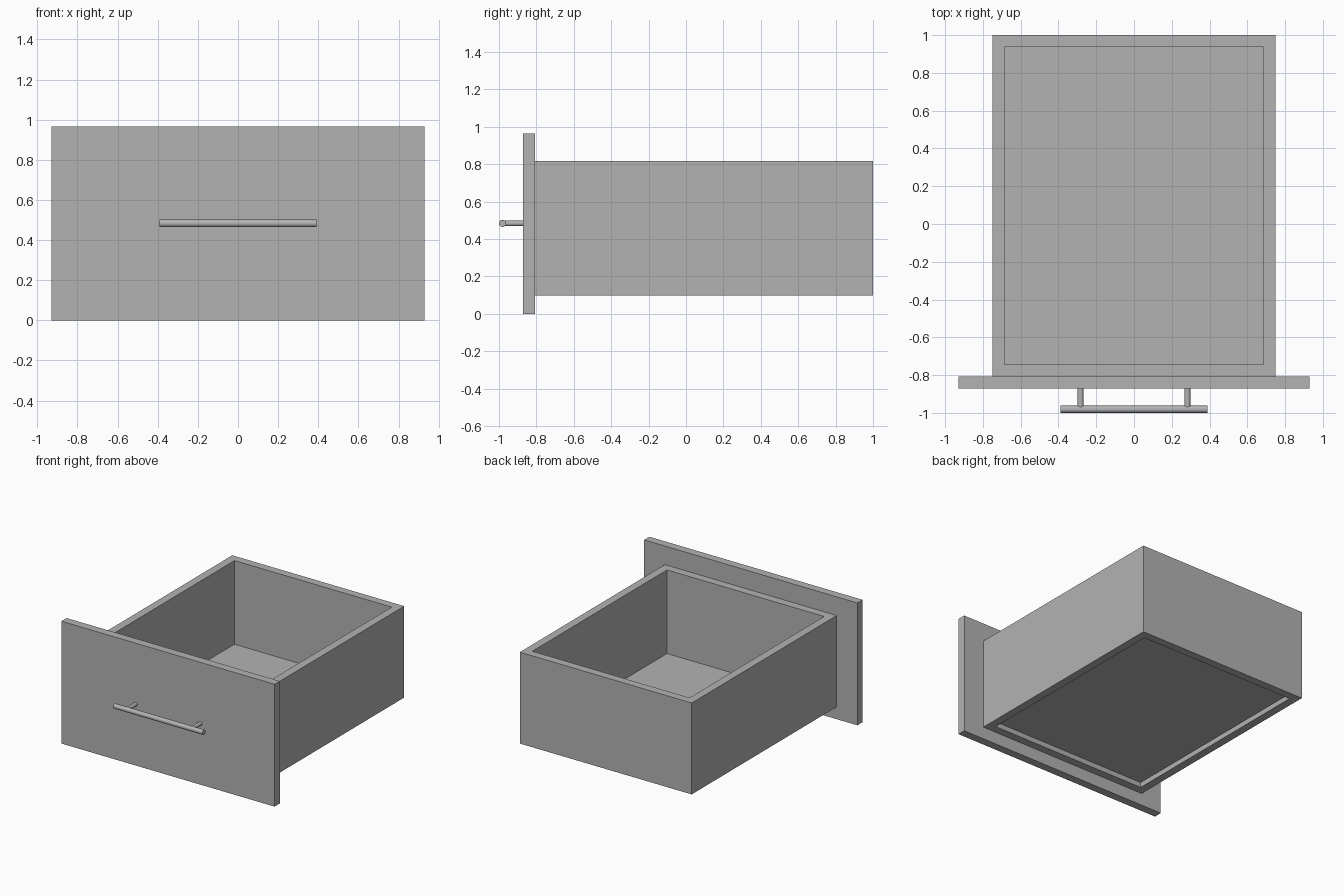
import bpy
import bmesh
from math import radians
from mathutils import Matrix, Vector

if "Cube" in bpy.data.objects:
    bpy.data.objects.remove(bpy.data.objects["Cube"], do_unlink=True)

grey = bpy.data.materials.new("plain grey")
grey.use_nodes = True
grey.diffuse_color = (0.45, 0.45, 0.45, 1)
grey.node_tree.nodes["Principled BSDF"].inputs["Base Color"].default_value = grey.diffuse_color


def add_object(name, bm):
    mesh = bpy.data.meshes.new(name)
    bm.to_mesh(mesh)
    bm.free()
    mesh.materials.append(grey)
    obj = bpy.data.objects.new(name, mesh)
    bpy.context.collection.objects.link(obj)
    return obj


def box(low, high):
    low, high = Vector(low), Vector(high)
    bm = bmesh.new()
    matrix = Matrix.Translation((low + high) / 2) @ Matrix.Diagonal((*(high - low), 1))
    bmesh.ops.create_cube(bm, size=1, matrix=matrix)
    return bm


def rod(name, centre, radius, length, axis):
    bm = bmesh.new()
    turn = Matrix.Rotation(radians(90), 4, axis)
    bmesh.ops.create_cone(bm, cap_ends=True, segments=24, radius1=radius, radius2=radius,
                          depth=length, matrix=Matrix.Translation(centre) @ turn)
    obj = add_object(name, bm)
    bpy.ops.object.select_all(action="DESELECT")
    obj.select_set(True)
    bpy.context.view_layer.objects.active = obj
    bpy.ops.object.shade_smooth_by_angle(angle=radians(35))


# Drawer box: deep hollow on top, shallow recess underneath
wall = 0.064
bm = box((-0.75, -0.807, 0.097), (0.75, 1, 0.818))
for direction, depth in ((1, 0.66), (-1, 0.04)):
    bm.normal_update()
    face = next(f for f in bm.faces if f.normal.z * direction > 0.9)
    bmesh.ops.inset_region(bm, faces=[face], thickness=wall, use_even_offset=True)
    bmesh.ops.inset_region(bm, faces=[face], thickness=0, depth=-depth)
add_object("drawer_box", bm)

# Front panel
add_object("front_panel", box((-0.93, -0.872, 0), (0.93, -0.807, 0.965)))

# Bar handle on two posts
rod("handle_bar", (0, -0.981, 0.483), 0.019, 0.78, "Y")
for side, x in (("left", 0.283), ("right", -0.283)):
    rod("handle_post_" + side, (x, -0.925, 0.483), 0.015, 0.11, "X")
